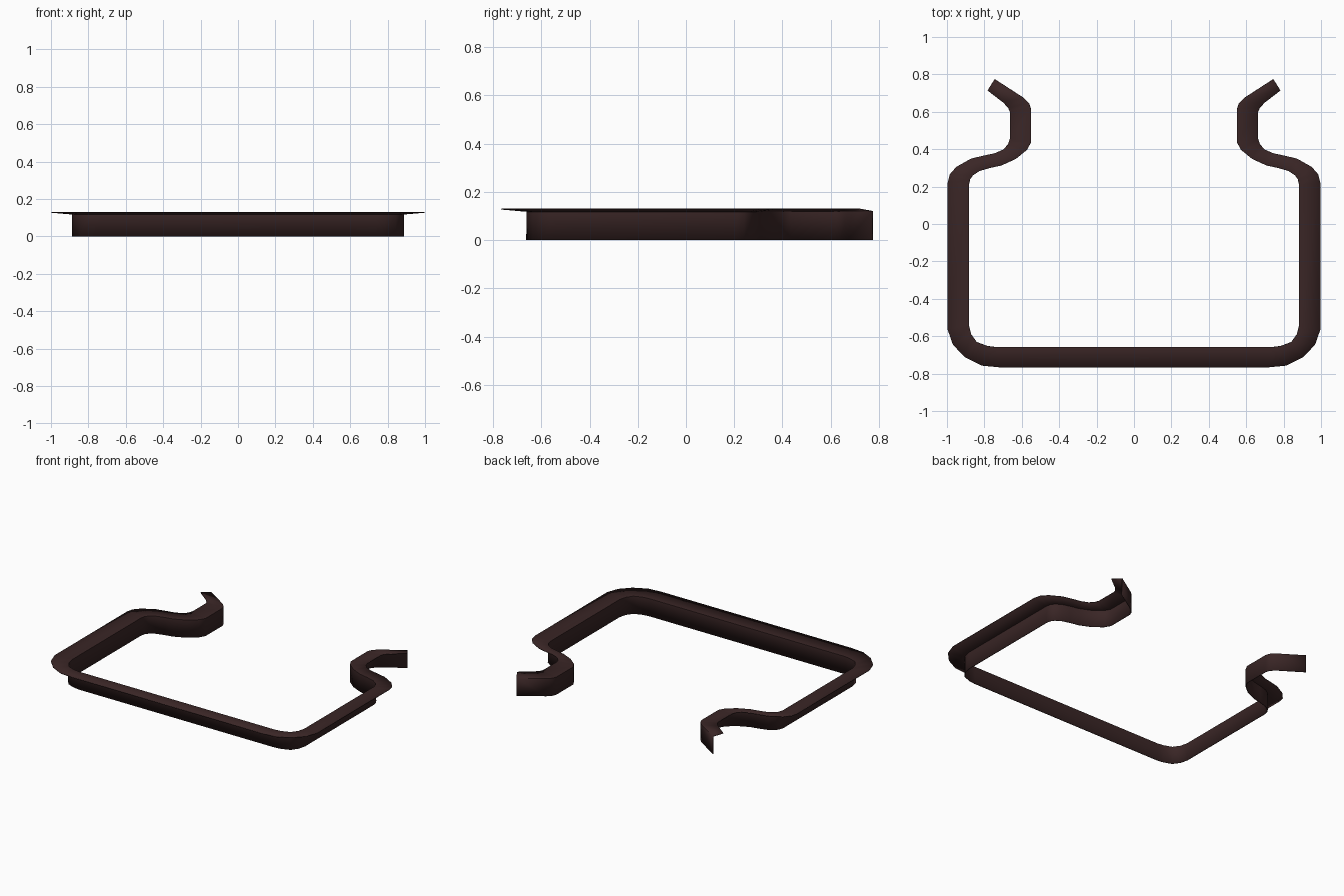
import bpy, bmesh

if "Cube" in bpy.data.objects:
    bpy.data.objects.remove(bpy.data.objects["Cube"])

# Right half of the strip: (flange outer x, y, wall x, y), from front centre to rear tip
HALF = [
    (0.0, -.766, 0.0, -.660), (.72, -.766, .74, -.660), (.815, -.757, .785, -.654),
    (.905, -.712, .842, -.633), (.968, -.645, .873, -.59), (.996, -.565, .885, -.54),
    (.996, .22, .885, .21), (.985, .265, .878, .24), (.95, .305, .863, .262),
    (.87, .350, .826, .286), (.80, .366, .77, .302), (.745, .378, .71, .315),
    (.70, .397, .633, .35), (.674, .425, .575, .397), (.664, .455, .553, .436),
    (.664, .60, .553, .615), (.673, .622, .562, .643), (.70, .65, .59, .672),
    (.783, .714, .746, .773),
]
WALL_TOP, FLANGE_TOP = .119, .129

# Full path: mirrored left half, then right half
path = [(-a, b, -c, d) for a, b, c, d in reversed(HALF[1:])] + HALF

# L-shaped section swept along the path: upright wall plus outward flange
bm = bmesh.new()
rows = []
for ox, oy, ix, iy in path:
    rows.append([bm.verts.new(p) for p in
                 ((ix, iy, 0), (ix, iy, WALL_TOP), (ox, oy, FLANGE_TOP))])
for r, s in zip(rows, rows[1:]):
    for k in range(2):
        bm.faces.new((r[k], s[k], s[k + 1], r[k + 1]))
bmesh.ops.recalc_face_normals(bm, faces=bm.faces)
if sum(f.normal.z for f in bm.faces) < 0:
    bmesh.ops.reverse_faces(bm, faces=bm.faces)
mesh = bpy.data.meshes.new("angle_strip")
bm.to_mesh(mesh)
bm.free()
strip = bpy.data.objects.new("angle_strip", mesh)
bpy.context.collection.objects.link(strip)

# Dark brown metal
mat = bpy.data.materials.new("dark brown")
mat.diffuse_color = (.042, .019, .019, 1)
mat.use_nodes = True
mat.node_tree.nodes["Principled BSDF"].inputs["Base Color"].default_value = mat.diffuse_color
mesh.materials.append(mat)

# Thin sheet thickness
solid = strip.modifiers.new("sheet", 'SOLIDIFY')
solid.thickness = .005
solid.offset = 0

bpy.context.view_layer.objects.active = strip
strip.select_set(True)
bpy.ops.object.shade_smooth_by_angle(angle=.7)
